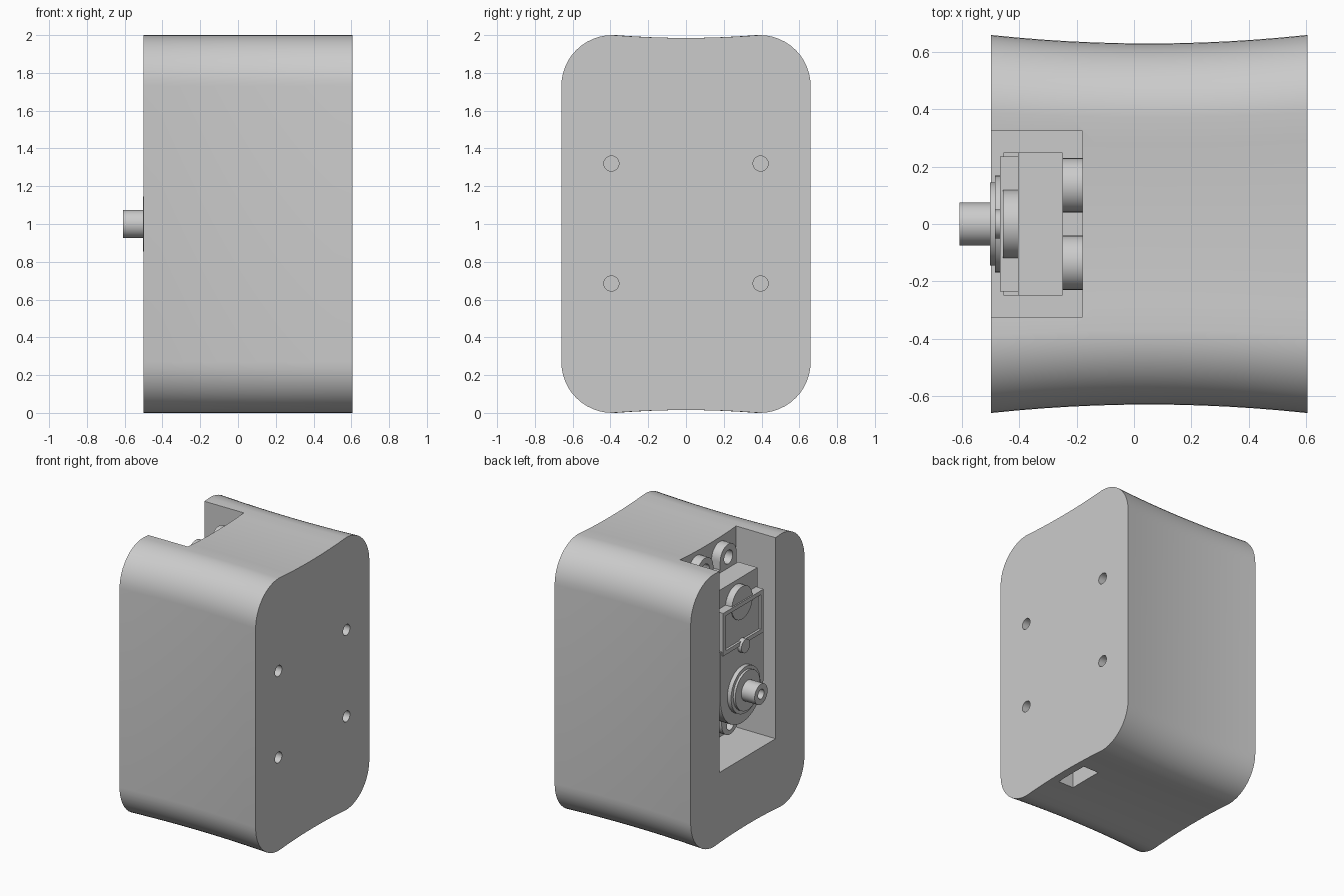
import bpy, bmesh, math

if "Cube" in bpy.data.objects:
    bpy.data.objects.remove(bpy.data.objects["Cube"])


def obj_from(bm, name, smooth=True):
    bmesh.ops.recalc_face_normals(bm, faces=bm.faces)
    me = bpy.data.meshes.new(name)
    bm.to_mesh(me)
    bm.free()
    ob = bpy.data.objects.new(name, me)
    bpy.context.collection.objects.link(ob)
    if smooth:
        smooth_sharp(ob)
    return ob


def smooth_sharp(ob):
    bpy.ops.object.select_all(action='DESELECT')
    ob.select_set(True)
    bpy.context.view_layer.objects.active = ob
    bpy.ops.object.shade_smooth_by_angle(angle=math.radians(25))


def loft(name, profiles, smooth=True):
    """Solid skinned through (x, [(y, z), ...]) sections."""
    bm = bmesh.new()
    rings = [[bm.verts.new((x, y, z)) for y, z in pts] for x, pts in profiles]
    n = len(rings[0])
    for a, b in zip(rings, rings[1:]):
        for i in range(n):
            j = (i + 1) % n
            bm.faces.new((a[i], a[j], b[j], b[i]))
    bm.faces.new(rings[0])
    bm.faces.new(rings[-1])
    return obj_from(bm, name, smooth)


def slab(name, x0, x1, pts, smooth=True):
    return loft(name, [(x0, pts), (x1, pts)], smooth)


def box(name, x0, x1, y0, y1, z0, z1):
    return slab(name, x0, x1, [(y0, z0), (y1, z0), (y1, z1), (y0, z1)], False)


def arc(cy, cz, r, a0, a1, n):
    return [(cy + r * math.cos(math.radians(a0 + (a1 - a0) * i / n)),
             cz + r * math.sin(math.radians(a0 + (a1 - a0) * i / n))) for i in range(n + 1)]


def disc(name, x0, x1, y, z, r, n=32):
    return slab(name, x0, x1, arc(y, z, r, 0, 360, n)[:-1])


def cut(target, *cutters):
    for c in cutters:
        c.hide_render = True
        m = target.modifiers.new("cut", 'BOOLEAN')
        m.operation, m.solver, m.object = 'DIFFERENCE', 'EXACT', c
        bpy.ops.object.select_all(action='DESELECT')
        target.select_set(True)
        bpy.context.view_layer.objects.active = target
        bpy.ops.object.modifier_apply(modifier=m.name)
        bpy.data.objects.remove(c)
    smooth_sharp(target)


# housing: rounded outline with dished top and bottom, waisted along x
def outline(pinch):
    half = arc(0.39, 1.73, 0.27, 0, 90, 12)
    half += [(0.39 * t, 1.985 + 0.015 * t * t) for t in (0.75, 0.5, 0.25)]
    upper = half + [(0, 1.985)] + [(-y, z) for y, z in reversed(half)]
    lower = [(y, 2 - z) for y, z in reversed(upper)]
    return [(y * pinch, z) for y, z in upper + lower]


sections = []
for i in range(13):
    t = i / 6 - 1
    sections.append((0.0525 + 0.5525 * t, outline(1 - 0.045 * (1 - t * t))))
housing = loft("housing", sections)
cut(housing,
    box("pocket_cutter", -0.7, -0.18, -0.325, 0.325, 0.52, 2.2),
    box("slot_cutter", 0.42, 0.545, -0.13, 0.13, -0.1, 0.3),
    *[disc("screw_cutter", 0.35, 0.7, y, z, 0.04, 24)
      for y in (-0.395, 0.395) for z in (0.685, 1.32)])

# motor gearbox with rounded lower end
body = arc(0, 1.0, 0.25, 180, 360, 24)
slab("gearbox_body", -0.405, -0.25, body + [(0.25, 1.78), (-0.25, 1.78)])
slab("gearbox_cover", -0.455, -0.40, body + [(0.25, 1.36), (-0.25, 1.36)])

# rectangular rim with recessed panel
rim = box("cover_rim", -0.467, -0.40, -0.235, 0.235, 1.33, 1.645)
cut(rim, box("rim_cutter", -0.5, -0.45, -0.205, 0.205, 1.36, 1.615))
disc("cover_bump", -0.457, -0.40, 0, 1.63, 0.12)
disc("cover_pin", -0.485, -0.44, 0, 1.32, 0.05, 20)

# output bosses and hollow shaft
disc("outer_boss", -0.485, -0.44, 0, 1.0, 0.17)
disc("inner_boss", -0.502, -0.47, 0, 1.0, 0.145)
shaft = disc("output_shaft", -0.61, -0.48, 0, 1.0, 0.075)
cut(shaft, disc("bore_cutter", -0.7, -0.53, 0, 1.0, 0.035, 20))

# rear plate with a pair of top lugs, and lower tab
box("rear_plate", -0.25, -0.18, -0.23, 0.23, 0.8, 1.8)
for side, s in (("left", 1), ("right", -1)):
    lug = slab(side + "_lug", -0.25, -0.18,
               arc(s * 0.135, 1.86, 0.095, 0, 180, 16) + [(s * 0.135 - 0.095, 1.75), (s * 0.135 + 0.095, 1.75)])
    cut(lug, disc("lug_cutter", -0.3, -0.1, s * 0.135, 1.86, 0.05, 20))
tab = slab("lower_tab", -0.36, -0.30, arc(0, 0.74, 0.1, 180, 360, 16) + [(0.1, 0.8), (-0.1, 0.8)])
cut(tab, disc("tab_cutter", -0.5, -0.2, 0, 0.71, 0.04, 20))
